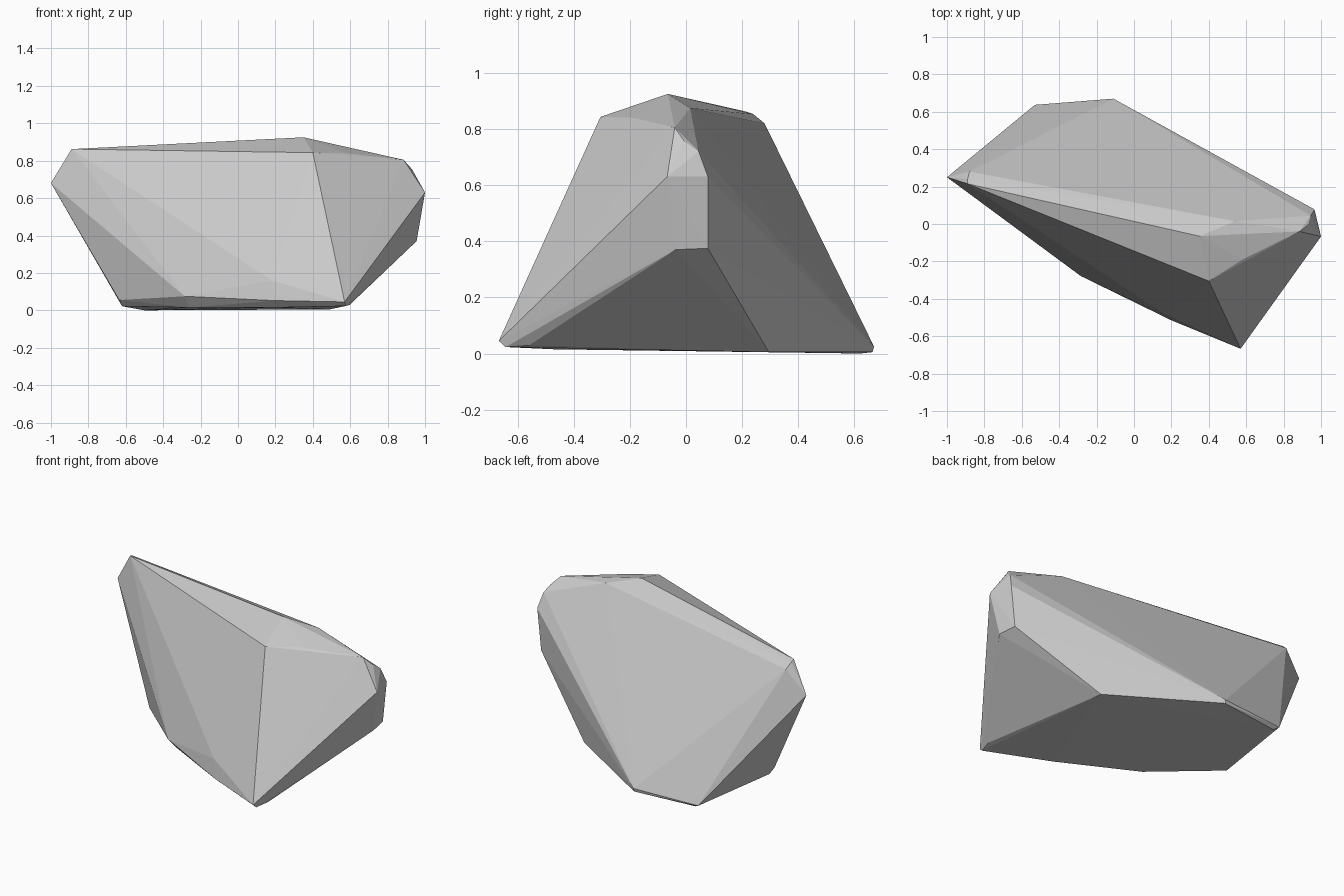
import bpy
import bmesh

# Corner points of the faceted boulder, grouped by region
foot = [(0.49, 0.295, 0.005), (-0.11, 0.665, 0.005), (-0.50, 0.62, 0.0),
        (-0.62, 0.07, 0.022), (-0.26, -0.235, 0.015), (0.20, -0.47, 0.015),
        (0.575, -0.643, 0.023), (0.597, -0.56, 0.029)]
lower_rim = [(-0.11, 0.67, 0.025), (-0.53, 0.637, 0.018), (-0.635, 0.04, 0.055),
             (-0.285, -0.278, 0.075), (0.20, -0.515, 0.052), (0.57, -0.667, 0.045),
             (0.18, -0.492, 0.16)]
right_end = [(0.955, -0.037, 0.37), (0.938, 0.078, 0.375), (1.0, -0.067, 0.63),
             (0.965, 0.078, 0.63), (0.945, 0.045, 0.72), (0.93, -0.005, 0.755),
             (0.885, -0.04, 0.805)]
left_end = [(-1.0, 0.25, 0.68), (-0.89, 0.215, 0.862), (-0.89, 0.24, 0.853),
            (-0.88, 0.28, 0.82)]
crown = [(0.35, -0.065, 0.925), (0.40, -0.305, 0.843), (0.58, -0.19, 0.84),
         (0.54, 0.015, 0.875)]

# Wrap the corners in a convex skin with flat facets
bm = bmesh.new()
for co in foot + lower_rim + right_end + left_end + crown:
    bm.verts.new(co)
bmesh.ops.convex_hull(bm, input=bm.verts[:])
loose = [v for v in bm.verts if not v.link_faces]
bmesh.ops.delete(bm, geom=loose, context='VERTS')
bmesh.ops.recalc_face_normals(bm, faces=bm.faces[:])

mesh = bpy.data.meshes.new("boulder")
bm.to_mesh(mesh)
bm.free()
boulder = bpy.data.objects.new("boulder", mesh)
bpy.context.collection.objects.link(boulder)
